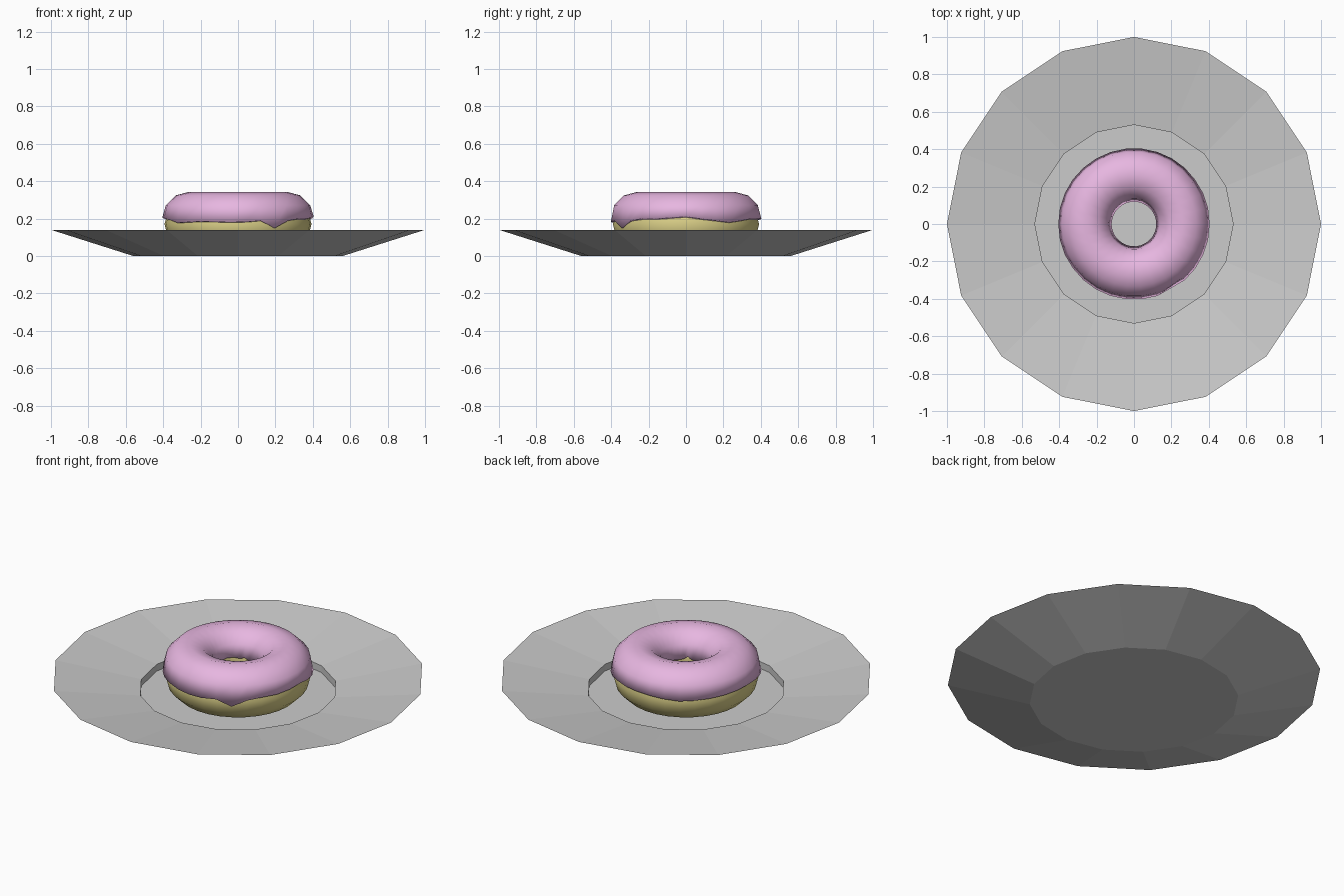
import bpy, bmesh, math, random

if "Cube" in bpy.data.objects:
    bpy.data.objects.remove(bpy.data.objects["Cube"])

random.seed(4)


def revolve(name, rows, closed=False, caps=False):
    """Skin a list of rings (each a list of points with equal length)."""
    bm = bmesh.new()
    rings = [[bm.verts.new(p) for p in row] for row in rows]
    pairs = list(zip(rings, rings[1:]))
    if closed:
        pairs.append((rings[-1], rings[0]))
    for a, b in pairs:
        n = len(a)
        for i in range(n):
            j = (i + 1) % n
            bm.faces.new((a[i], a[j], b[j], b[i]))
    if caps:
        bm.faces.new(rings[0][::-1])
        bm.faces.new(rings[-1])
    bmesh.ops.recalc_face_normals(bm, faces=bm.faces)
    me = bpy.data.meshes.new(name)
    bm.to_mesh(me)
    bm.free()
    ob = bpy.data.objects.new(name, me)
    bpy.context.collection.objects.link(ob)
    return ob


def ring(n, r, z):
    return [(r * math.cos(2 * math.pi * i / n), r * math.sin(2 * math.pi * i / n), z)
            for i in range(n)]


def colour(ob, name, rgb):
    mat = bpy.data.materials.new(name)
    mat.diffuse_color = (*rgb, 1)
    mat.use_nodes = True
    mat.node_tree.nodes["Principled BSDF"].inputs["Base Color"].default_value = mat.diffuse_color
    ob.data.materials.append(mat)


# Plate: sixteen sides, sharp rim, stepped well in the middle
profile = [(0.56, 0.0), (1.0, 0.14), (0.53, 0.075), (0.53, 0.035)]
revolve("plate", [ring(16, r, z) for r, z in profile], caps=True)

# Dough ring
SEG, MINOR = 30, 12
R, r, zc = 0.26, 0.133, 0.17
dough = revolve("dough", [ring(SEG, R + r * math.cos(2 * math.pi * k / MINOR),
                               zc + r * math.sin(2 * math.pi * k / MINOR))
                          for k in range(MINOR)], closed=True)
dough.data.shade_smooth()
colour(dough, "dough_yellow", (0.72, 0.64, 0.25))

# Icing: upper half of a slightly larger ring with an uneven dripping lip
LIP = [(0, .212), (12, .2), (36, .18), (60, .2), (90, .2), (120, .185), (150, .195),
       (180, .205), (204, .195), (216, .178), (240, .186), (270, .18), (288, .19),
       (300, .15), (312, .19), (324, .2), (336, .2), (360, .212)]


def lip_height(deg):
    for (a, za), (b, zb) in zip(LIP, LIP[1:]):
        if a <= deg <= b:
            return za + (zb - za) * (deg - a) / (b - a)


R, r, zc, ROWS = 0.262, 0.143, 0.2, 6
rows = [[] for _ in range(ROWS + 1)]
for i in range(SEG):
    a = 2 * math.pi * i / SEG
    outer = math.asin((lip_height(360 * i / SEG) - zc) / r)
    inner = math.pi + random.uniform(-0.05, 0.12)
    for k in range(ROWS + 1):
        phi = math.pi * k / ROWS
        if k == 0:
            phi = outer
        elif k == ROWS:
            phi = inner
        d = R + r * math.cos(phi)
        rows[k].append((d * math.cos(a), d * math.sin(a), zc + r * math.sin(phi)))
icing = revolve("icing", rows)

# Make sure the open shell faces outward before thickening it inward
bm = bmesh.new()
bm.from_mesh(icing.data)
if sum(f.normal.z for f in bm.faces) < 0:
    bmesh.ops.reverse_faces(bm, faces=bm.faces)
bm.to_mesh(icing.data)
bm.free()
solid = icing.modifiers.new("thickness", "SOLIDIFY")
solid.thickness = 0.02
solid.offset = -1
icing.data.shade_smooth()
colour(icing, "icing_pink", (0.8, 0.47, 0.75))
